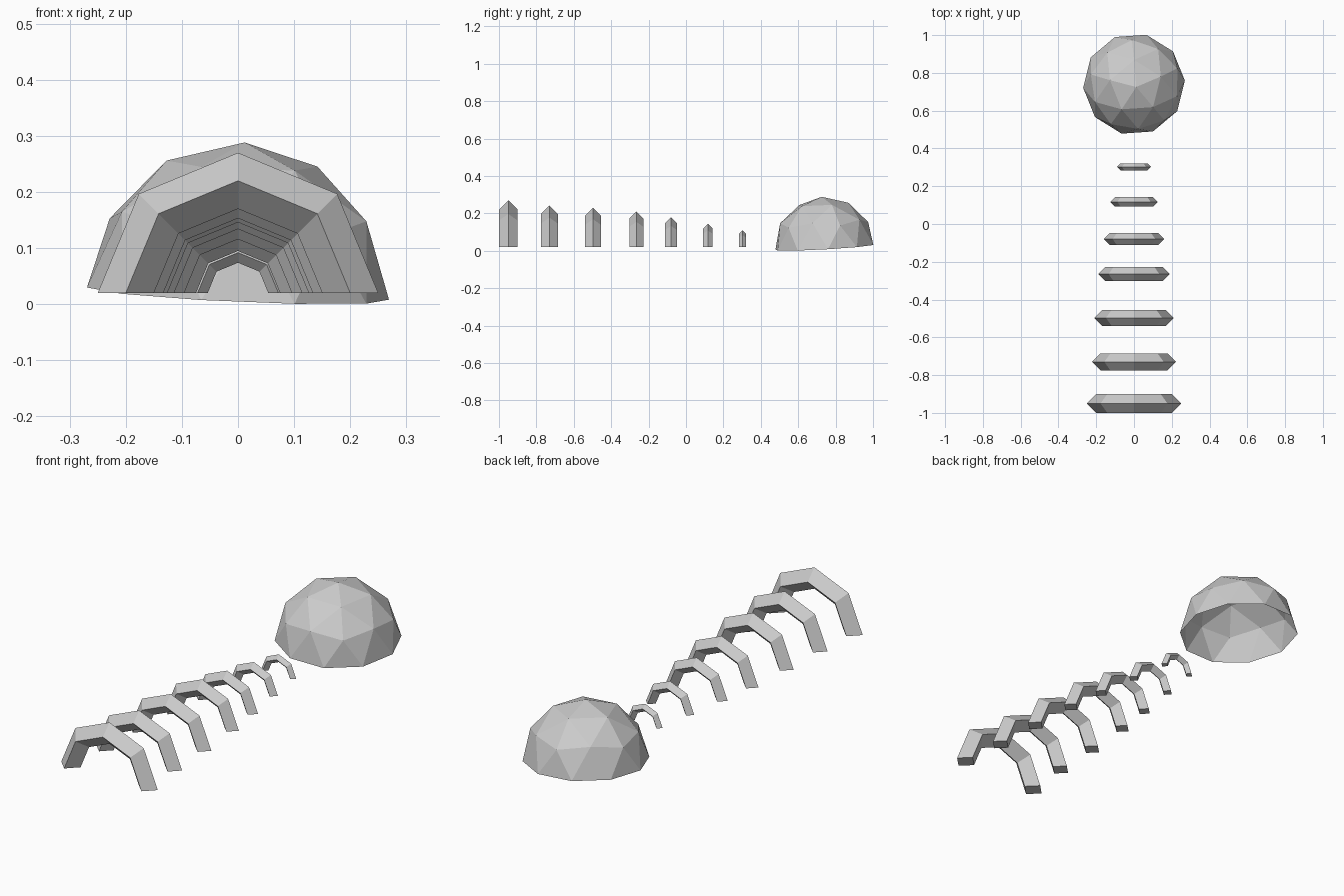
import bpy, bmesh, math
from mathutils import Vector, Matrix

if "Cube" in bpy.data.objects:
    bpy.data.objects.remove(bpy.data.objects["Cube"])


def add_object(name, bm):
    mesh = bpy.data.meshes.new(name)
    bm.to_mesh(mesh)
    bm.free()
    obj = bpy.data.objects.new(name, mesh)
    bpy.context.collection.objects.link(obj)
    return obj


def arch(name, y, outer):
    """Half of a low-poly ring with a diamond cross-section."""
    r = outer * 0.2
    R = outer - r
    bm = bmesh.new()
    rings = []
    for i in range(5):
        a = math.radians(45 * i)
        section = [(R + r, 0), (R, r), (R - r, 0), (R, -r)]
        rings.append([bm.verts.new((d * math.cos(a), dy, d * math.sin(a)))
                      for d, dy in section])
    for p, q in zip(rings, rings[1:]):
        for k in range(4):
            n = (k + 1) % 4
            bm.faces.new((p[k], p[n], q[n], q[k]))
    bm.faces.new(rings[0])
    bm.faces.new(rings[-1])
    bmesh.ops.recalc_face_normals(bm, faces=bm.faces)
    add_object(name, bm).location = (0, y, 0.02)


# Row of arches shrinking towards the dome
row = [(-0.95, 0.25), (-0.73, 0.222), (-0.497, 0.21), (-0.265, 0.19),
       (-0.08, 0.16), (0.117, 0.125), (0.302, 0.09)]
for i, (y, outer) in enumerate(row):
    arch(f"arch_{i + 1}", y, outer)

# Open faceted dome, slightly tilted
bm = bmesh.new()
bmesh.ops.create_icosphere(bm, subdivisions=2, radius=0.27)
lower = [v for v in bm.verts if v.co.z < -0.01]
bmesh.ops.delete(bm, geom=lower, context='VERTS')
tilt = Vector((0, 0, 1)).rotation_difference(Vector((0.044, -0.055, 1)))
bm.transform(tilt.to_matrix().to_4x4() @ Matrix.Rotation(math.radians(22), 4, 'Z'))
add_object("dome", bm).location = (0, 0.74, 0.019)
